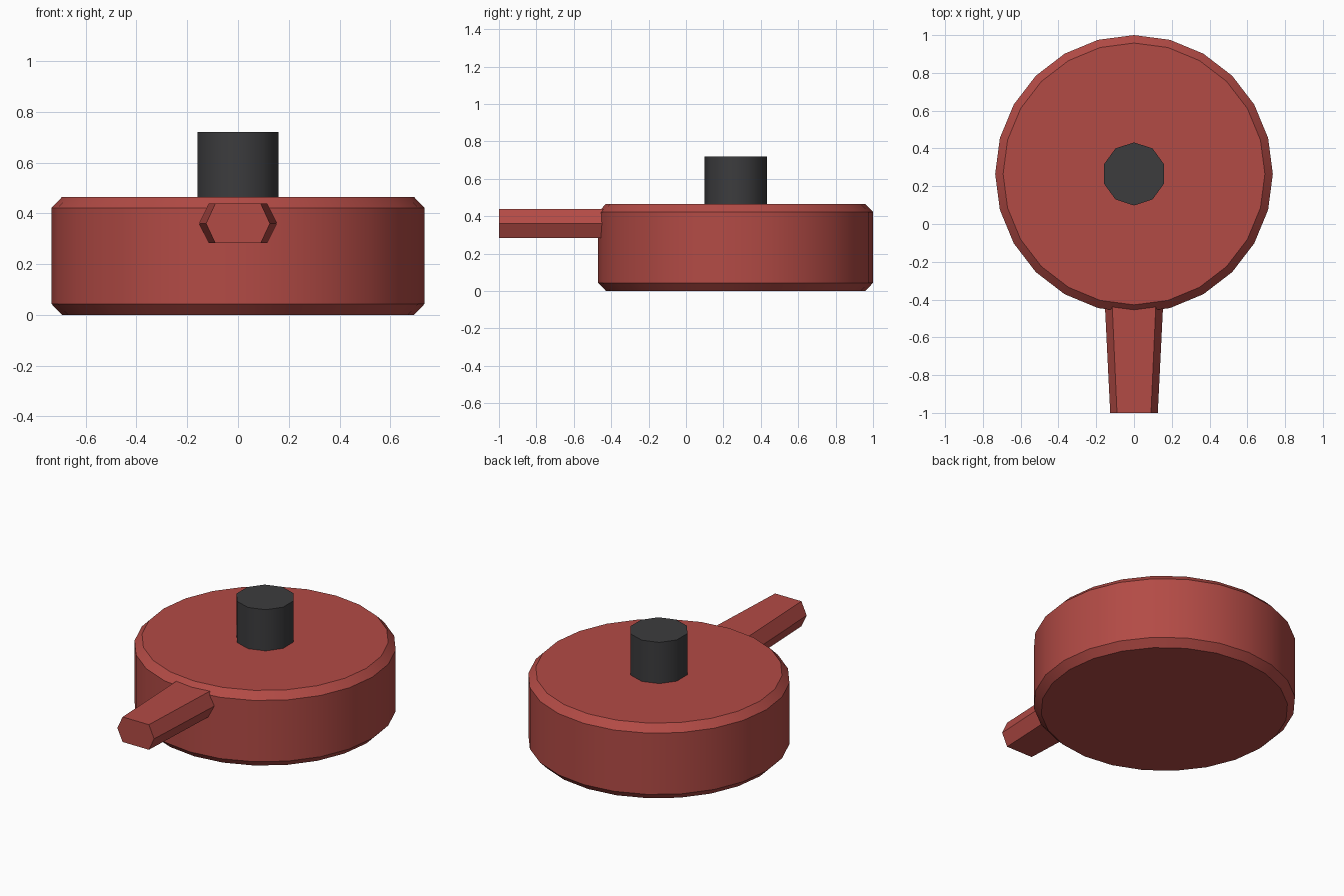
import bpy, math

if "Cube" in bpy.data.objects:
    bpy.data.objects.remove(bpy.data.objects["Cube"])

CY = 0.265  # y of the body axis


def material(name, color):
    m = bpy.data.materials.new(name)
    m.diffuse_color = color
    m.use_nodes = True
    m.node_tree.nodes["Principled BSDF"].inputs["Base Color"].default_value = m.diffuse_color
    return m


red = material("red", (0.45, 0.07, 0.06, 1))
dark = material("dark", (0.045, 0.045, 0.048, 1))


def loft(name, rings, mat):
    """Closed solid through rings of equal point count."""
    n = len(rings[0])
    verts = [p for r in rings for p in r]
    faces = [tuple(range(n))[::-1],
             tuple(range(n * (len(rings) - 1), n * len(rings)))]
    for k in range(len(rings) - 1):
        for i in range(n):
            j = (i + 1) % n
            faces.append((k*n + i, k*n + j, (k+1)*n + j, (k+1)*n + i))
    mesh = bpy.data.meshes.new(name)
    mesh.from_pydata(verts, [], faces)
    mesh.materials.append(mat)
    ob = bpy.data.objects.new(name, mesh)
    bpy.context.collection.objects.link(ob)
    bpy.ops.object.select_all(action='DESELECT')
    ob.select_set(True)
    bpy.context.view_layer.objects.active = ob
    bpy.ops.object.shade_smooth_by_angle(angle=math.radians(40))
    return ob


def circle(n, r, z):
    return [(r * math.sin(-2*math.pi*i/n), CY + r * math.cos(2*math.pi*i/n), z)
            for i in range(n)]


def hexagon(y, wide, flat):
    pts = [(wide, 0.36), (flat, 0.438), (-flat, 0.438),
           (-wide, 0.36), (-flat, 0.283), (flat, 0.283)]
    return [(x, y, z) for x, z in pts]


# Round body with chamfered rims
loft("body", [circle(24, r, z) for r, z in
              ((0.693, 0), (0.735, 0.043), (0.735, 0.422), (0.693, 0.465))], red)

# Top knob
loft("knob", [circle(10, 0.167, z) for z in (0.44, 0.72)], dark)

# Tapered hexagonal handle, sunk into the body
loft("handle", [hexagon(-0.35, 0.158, 0.119), hexagon(-1.0, 0.126, 0.09)], red)
